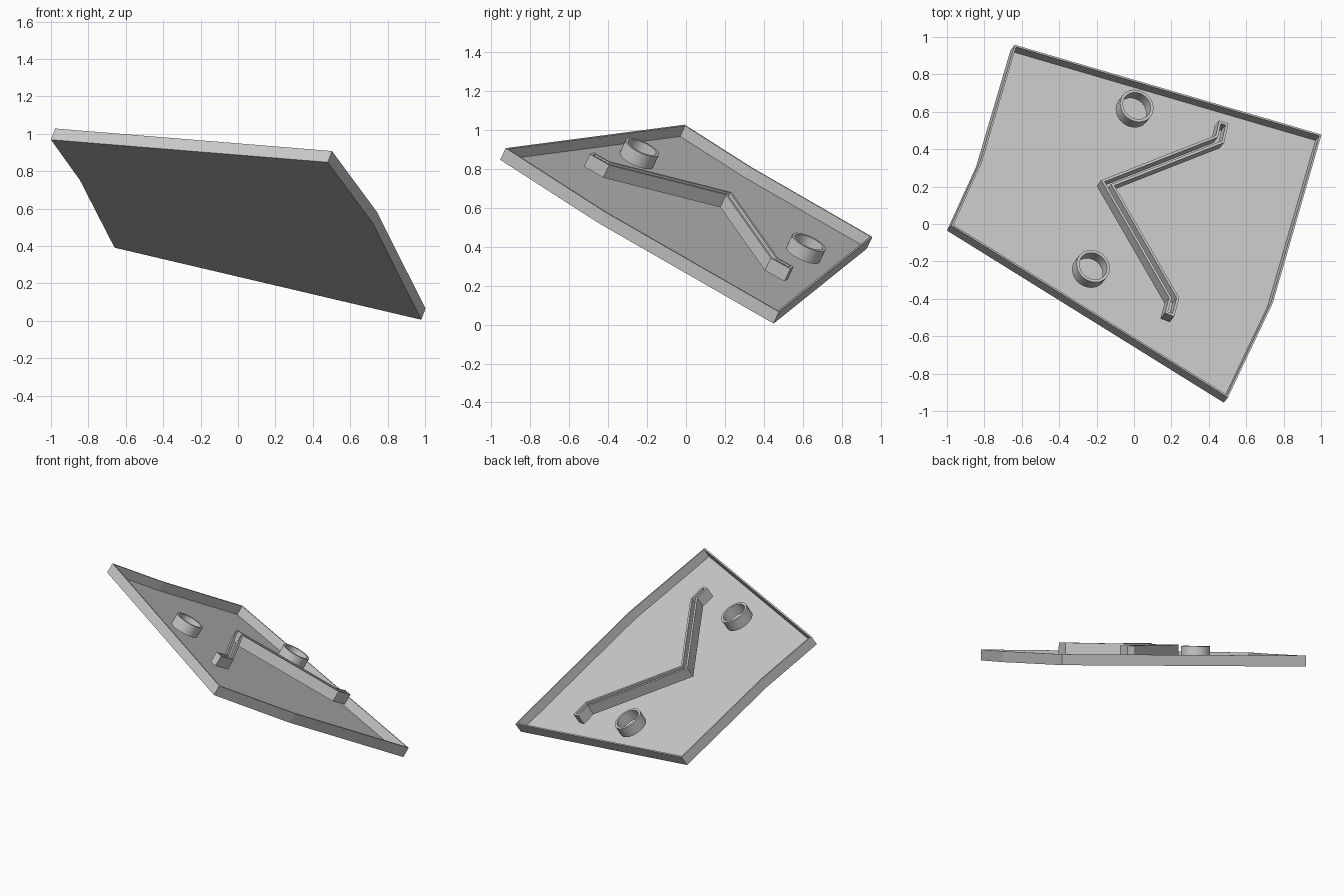
import bpy, bmesh, math
from mathutils import Vector, Matrix

if "Cube" in bpy.data.objects:
    bpy.data.objects.remove(bpy.data.objects["Cube"])

# Tilted frame shared by all parts: the tray's underside plane
N = Vector((0.3716, 0.467, 1)).normalized()
U = Vector((1, 0, -0.3716)).normalized()
V = N.cross(U)
O = Vector((0, 0, 0.58))
FRAME = Matrix.Translation(O) @ Matrix((U, V, N)).transposed().to_4x4()


def local(x, y, h=0.0):
    """In-plane coordinates of the point at height h seen at (x, y) from above."""
    bx, by = x - N.x * h, y - N.y * h
    p = Vector((bx, by, O.z - 0.3716 * bx - 0.467 * by)) - O
    return Vector((p.dot(U), p.dot(V)))


def left(a, b):
    d = (b - a).normalized()
    return Vector((-d.y, d.x))


def miter(a, p, b, dist):
    n1, n2 = left(a, p), left(p, b)
    return p + (n1 + n2) * dist / (1 + n1.dot(n2))


def inset(loop, dist):
    n = len(loop)
    return [miter(loop[i - 1], loop[i], loop[(i + 1) % n], dist) for i in range(n)]


def stroke(path, width):
    """Closed counter-clockwise outline around an open path."""
    ext = [2 * path[0] - path[1]] + path + [2 * path[-1] - path[-2]]
    side = lambda d: [miter(ext[i - 1], ext[i], ext[i + 1], d)
                      for i in range(1, len(ext) - 1)]
    return side(-width / 2) + side(width / 2)[::-1]


def walled(name, loop, wall, h0, h1, floor=None):
    """Thin wall following a loop; open through, or closed by a floor."""
    bm = bmesh.new()
    inner = inset(loop, wall)
    ring = lambda pts, h: [bm.verts.new((p.x, p.y, h)) for p in pts]
    loops = [ring(loop, h0), ring(loop, h1), ring(inner, h1),
             ring(inner, h0 if floor is None else floor)]
    n = len(loop)
    for k in range(4 if floor is None else 3):
        a, b = loops[k], loops[(k + 1) % 4]
        for i in range(n):
            j = (i + 1) % n
            bm.faces.new((a[i], a[j], b[j], b[i]))
    if floor is not None:
        bm.faces.new(loops[0][::-1])
        bm.faces.new(loops[3])
    bmesh.ops.recalc_face_normals(bm, faces=bm.faces)
    me = bpy.data.meshes.new(name)
    bm.to_mesh(me)
    bm.free()
    ob = bpy.data.objects.new(name, me)
    bpy.context.collection.objects.link(ob)
    ob.matrix_world = FRAME
    return ob


# Six-sided tray with a thin rim
corners = [(-1.0, -0.035), (0.48, -0.955), (0.72, -0.45),
           (0.98, 0.45), (-0.66, 0.93), (-0.845, 0.305)]
walled("tray", [local(*c) for c in corners], 0.01, 0.0, 0.07, floor=0.006)

LOW, TOP = 0.05, 0.125

# Two round collars
for i, c in enumerate([(0.015, 0.632), (-0.218, -0.225)]):
    m = local(*c, TOP)
    circle = [m + 0.094 * Vector((math.cos(t), math.sin(t)))
              for t in (2 * math.pi * k / 32 for k in range(32))]
    ob = walled(f"collar_{i + 1}", circle, 0.016, LOW, TOP)
    for p in ob.data.polygons:
        p.use_smooth = abs(p.normal.z) < 0.5
    ob.data.set_sharp_from_angle(angle=math.radians(35))

# Bent channel with short hooked ends
path = [(0.19, -0.485), (0.215, -0.395), (-0.14, 0.22), (0.46, 0.455), (0.48, 0.545)]
walled("channel", stroke([local(*p, TOP) for p in path], 0.054), 0.014, LOW, TOP)
